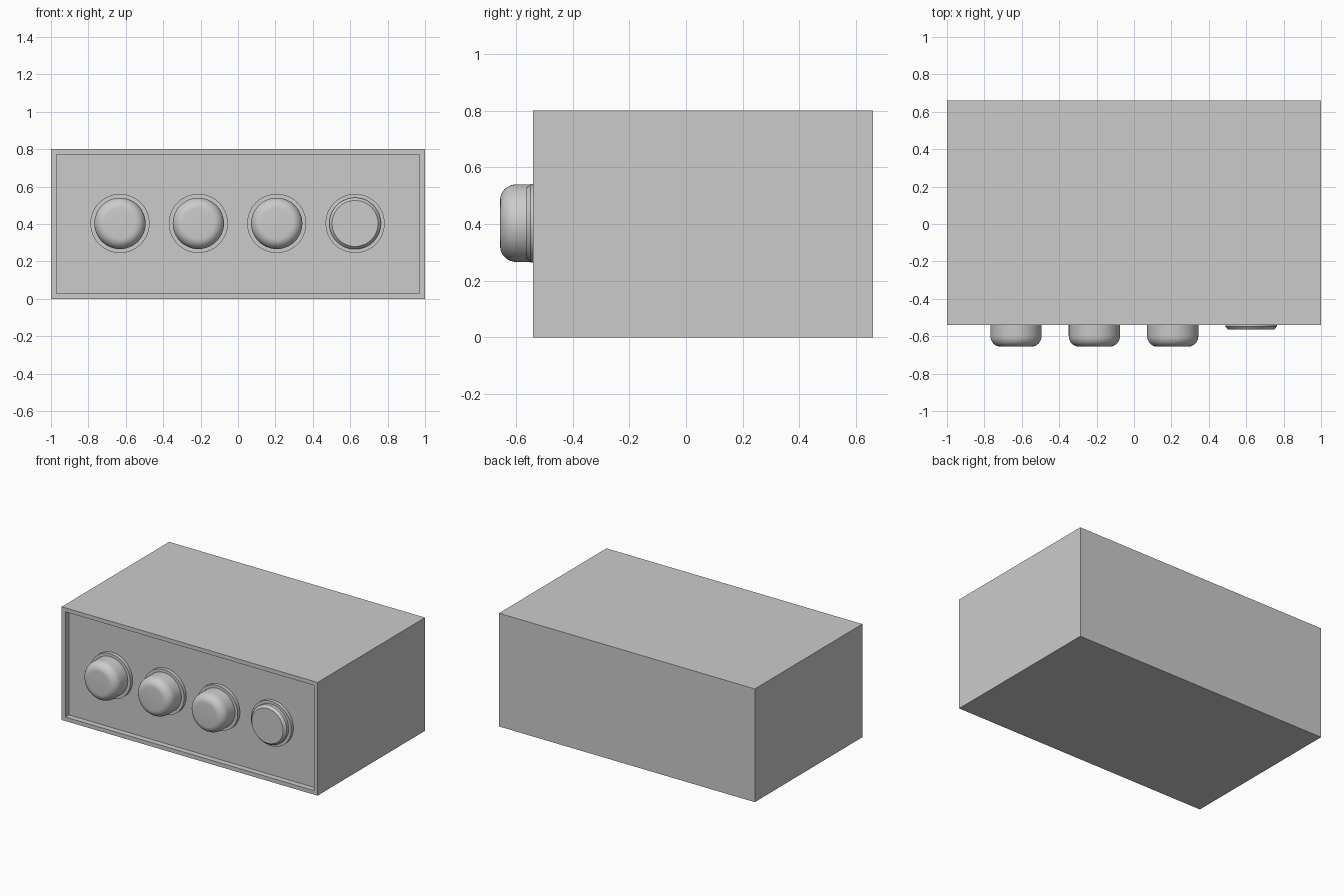
import bpy, bmesh, math
from mathutils import Matrix

if "Cube" in bpy.data.objects:
    bpy.data.objects.remove(bpy.data.objects["Cube"])

FRONT, BACK, PANEL = -0.54, 0.66, -0.50
CENTRE_Z = 0.403


def add_object(name, bm):
    bmesh.ops.recalc_face_normals(bm, faces=bm.faces)
    mesh = bpy.data.meshes.new(name)
    bm.to_mesh(mesh)
    bm.free()
    ob = bpy.data.objects.new(name, mesh)
    bpy.context.collection.objects.link(ob)
    return ob


def lathe(name, profile, x, sides=48):
    """Spin (radius, y) points about a front-to-back axis."""
    bm = bmesh.new()
    rings = []
    for r, y in profile:
        rings.append([bm.verts.new((x + r * math.cos(2 * math.pi * i / sides), y,
                                    CENTRE_Z + r * math.sin(2 * math.pi * i / sides)))
                      for i in range(sides)])
    for a, b in zip(rings, rings[1:]):
        for i in range(sides):
            j = (i + 1) % sides
            bm.faces.new((a[i], a[j], b[j], b[i]))
    bm.faces.new(rings[-1])
    bm.faces.new(rings[0])
    ob = add_object(name, bm)
    bpy.ops.object.select_all(action='DESELECT')
    ob.select_set(True)
    bpy.context.view_layer.objects.active = ob
    bpy.ops.object.shade_smooth_by_angle(angle=math.radians(30))
    return ob


# Cabinet: box with a framed, recessed front panel
bm = bmesh.new()
bmesh.ops.create_cube(bm, size=1, matrix=Matrix.Translation((0, (FRONT + BACK) / 2, 0.4))
                      @ Matrix.Diagonal((2, BACK - FRONT, 0.8, 1)))
bm.normal_update()
front = [f for f in bm.faces if f.normal.y < -0.9]
bmesh.ops.inset_region(bm, faces=front, thickness=0.04)
recess = bmesh.ops.extrude_face_region(bm, geom=front)['geom']
bmesh.ops.translate(bm, vec=(0, PANEL - FRONT, 0),
                    verts=[v for v in recess if isinstance(v, bmesh.types.BMVert)])
bmesh.ops.delete(bm, geom=[f for f in front if f.is_valid], context='FACES_ONLY')
add_object("cabinet", bm)

# Rounded knob profile and the low chamfered cap of the last position
fillet = [(0.082 + 0.055 * math.cos(a), -0.598 - 0.058 * math.sin(a))
          for a in [math.pi / 2 * i / 8 for i in range(9)]]
knob_profile = [(0.137, PANEL + 0.01)] + fillet
cap_profile = [(0.138, PANEL + 0.01), (0.138, -0.548), (0.123, -0.565)]

# Controls: a collar on the panel for each, three knobs and one cap
for i in range(4):
    x = -0.631 + 0.419 * i
    lathe(f"collar_{i + 1}", [(0.158, PANEL + 0.01), (0.158, -0.525)], x)
    if i < 3:
        lathe(f"knob_{i + 1}", knob_profile, x)
    else:
        lathe("low_cap", cap_profile, x)
